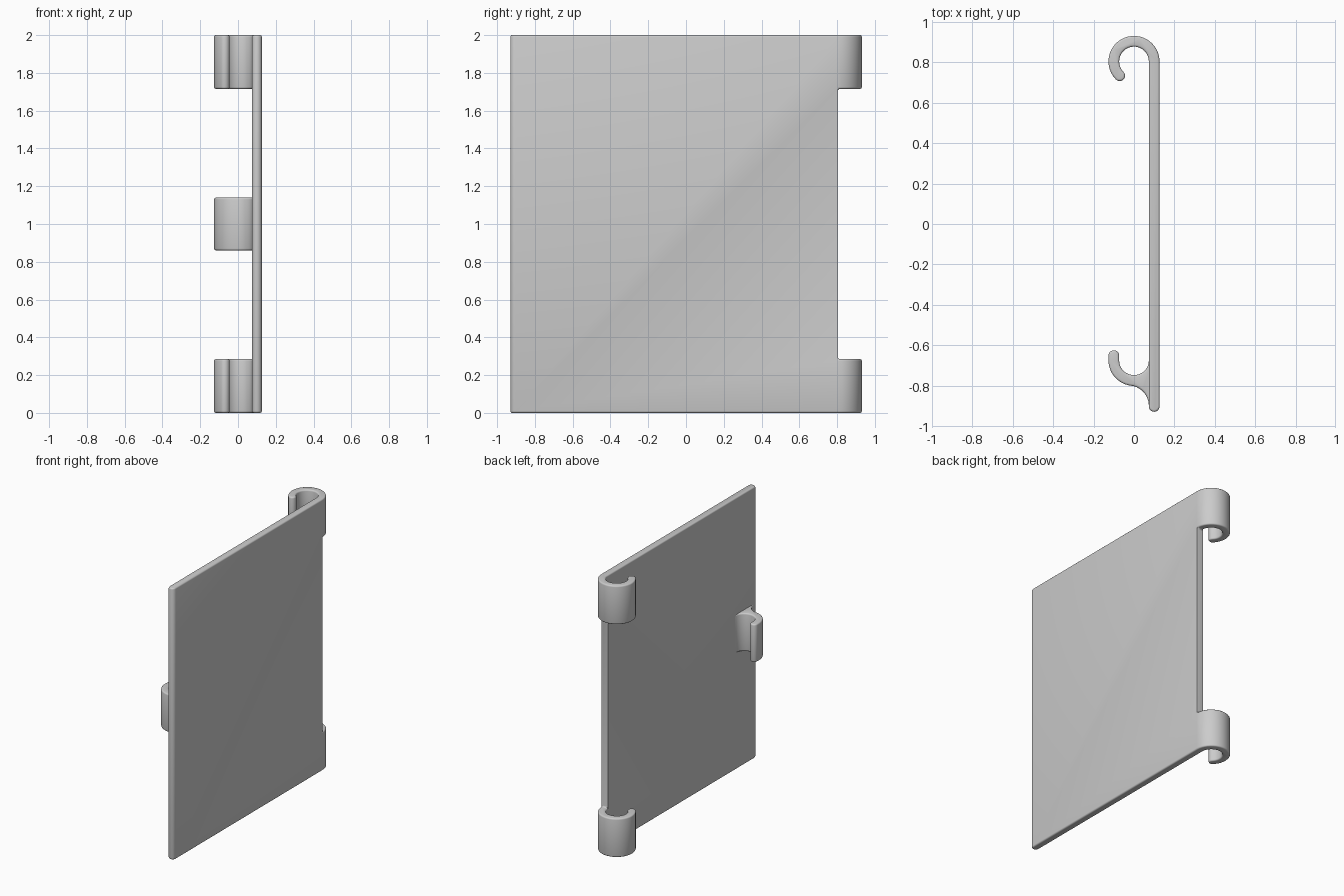
import bpy, bmesh
from math import cos, sin, radians

cube = bpy.data.objects.get("Cube")
if cube:
    bpy.data.objects.remove(cube, do_unlink=True)

# Main dimensions
MID, HALF = 0.1, 0.0265            # bend radius and half the sheet thickness
OUTER, INNER = MID + HALF, MID - HALF
HOOK_Y, CLIP_Y, FRONT_Y = 0.805, -0.675, -0.9035
HOOK_H = 0.285
EDGE = 0.01

grey = bpy.data.materials.new("light grey")
grey.use_nodes = True
COLOUR = (0.6, 0.6, 0.6, 1)
grey.diffuse_color = COLOUR
grey.node_tree.nodes["Principled BSDF"].inputs["Base Color"].default_value = COLOUR


def arc(cx, cy, r, start, end, n):
    """Points along an arc, angles in degrees."""
    angles = [radians(start + (end - start) * i / n) for i in range(n + 1)]
    return [(cx + r * cos(a), cy + r * sin(a)) for a in angles]


def prism(name, outline, z0, z1):
    """Extrude a closed plan outline from z0 to z1."""
    bm = bmesh.new()
    base = bm.faces.new([bm.verts.new((x, y, z0)) for x, y in outline])
    top = bmesh.ops.extrude_face_region(bm, geom=[base])["geom"]
    bmesh.ops.translate(bm, vec=(0, 0, z1 - z0),
                        verts=[v for v in top if isinstance(v, bmesh.types.BMVert)])
    bmesh.ops.recalc_face_normals(bm, faces=bm.faces)
    mesh = bpy.data.meshes.new(name)
    bm.to_mesh(mesh)
    bm.free()
    mesh.materials.append(grey)
    obj = bpy.data.objects.new(name, mesh)
    bpy.context.collection.objects.link(obj)
    return obj


def finish(obj, cutter=None):
    """Cut, round the edges and smooth."""
    bpy.ops.object.select_all(action='DESELECT')
    bpy.context.view_layer.objects.active = obj
    obj.select_set(True)
    if cutter:
        cut = obj.modifiers.new("notch", 'BOOLEAN')
        cut.operation, cut.solver, cut.object = 'DIFFERENCE', 'EXACT', cutter
        bpy.ops.object.modifier_apply(modifier=cut.name)
    bev = obj.modifiers.new("rounded edges", 'BEVEL')
    bev.width, bev.segments = EDGE, 3
    bev.limit_method, bev.angle_limit = 'ANGLE', radians(40)
    bev.use_clamp_overlap = False
    bpy.ops.object.modifier_apply(modifier=bev.name)
    bpy.ops.object.shade_smooth_by_angle(angle=radians(40))


# Panel with the hook bend along its back edge
BEND = 225
tip = arc(0, HOOK_Y, MID, BEND, BEND, 1)[0]
panel_outline = (
    arc(0, HOOK_Y, OUTER, 0, BEND, 24)
    + arc(*tip, HALF, BEND, BEND + 180, 10)[1:-1]
    + arc(0, HOOK_Y, INNER, BEND, 0, 24)
    + arc(MID, FRONT_Y, HALF, 180, 360, 10))
panel = prism("hooked_panel", panel_outline, 0, 2)

# Notch that leaves only the top and bottom hooks
notch = prism("notch_cutter",
              [(-0.3, 0.6), (0.03, 0.6), (0.03, HOOK_Y), (0.3, HOOK_Y), (0.3, 1.1), (-0.3, 1.1)],
              HOOK_H, 2 - HOOK_H)
notch.hide_render = True
finish(panel, notch)
bpy.data.objects.remove(notch, do_unlink=True)

# Snap clip near the front edge, blended into the panel by a fillet
LIP_Y = -0.652
FILLET, FILLET_Y, BLEND = 0.1, -0.9, 83.3
clip_outline = (
    [(MID, -0.64), (0.085, -0.64)]
    + arc(0, CLIP_Y, INNER, 0, -180, 24)
    + arc(-MID, LIP_Y, HALF, 0, 180, 10)
    + arc(0, CLIP_Y, OUTER, 180, 180 + BLEND, 12)
    + arc(INNER - FILLET, FILLET_Y, FILLET, BLEND, 0, 10)[1:]
    + [(0.08, -0.912), (MID, -0.912)])
clip = prism("snap_clip", clip_outline, 0.86, 1.14)
finish(clip)
